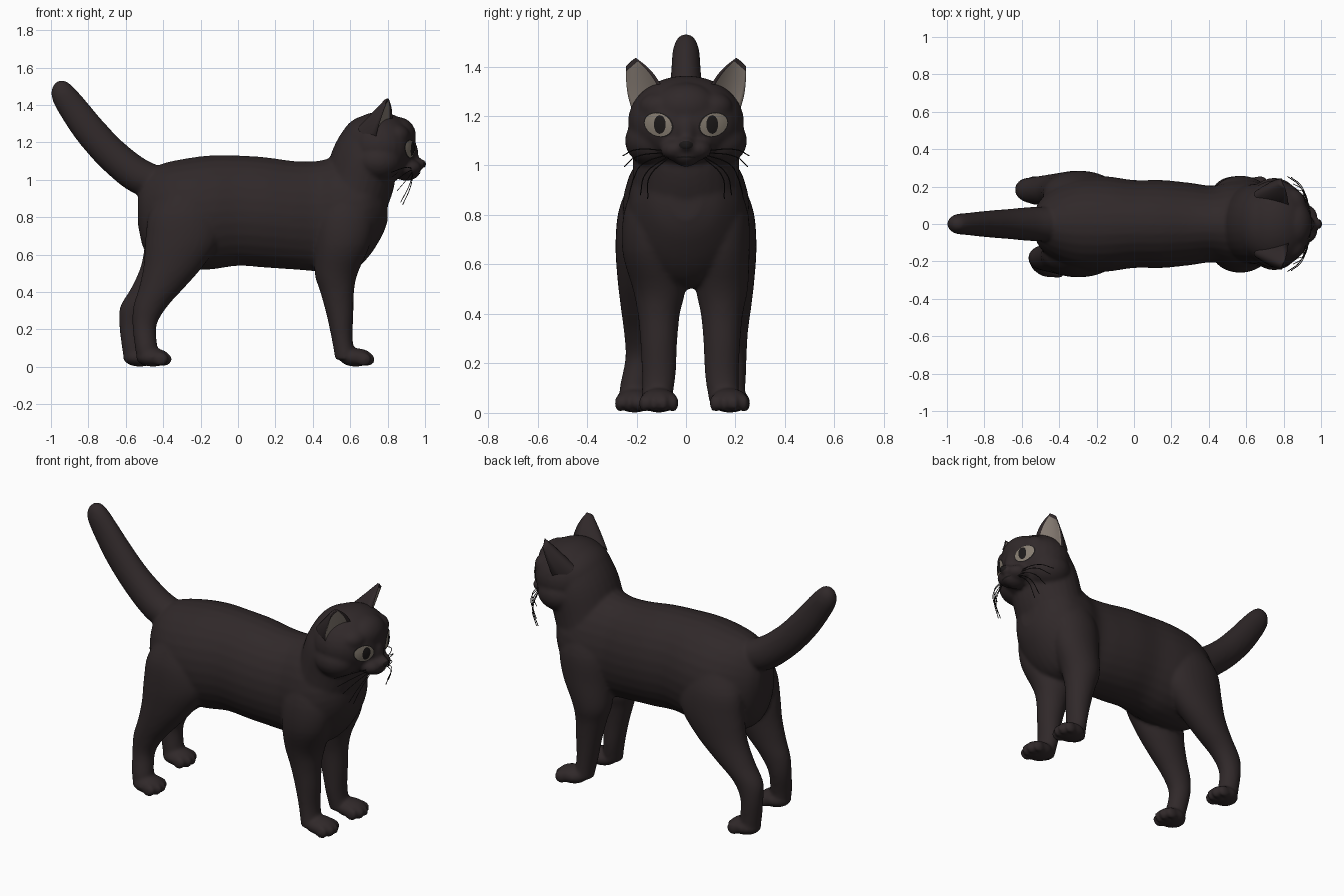
import bpy, bmesh, math
from mathutils import Vector, Matrix
from mathutils.bvhtree import BVHTree

if "Cube" in bpy.data.objects:
    bpy.data.objects.remove(bpy.data.objects["Cube"])


def material(name, rgb):
    m = bpy.data.materials.new(name)
    m.diffuse_color = (*rgb, 1)
    m.use_nodes = True
    m.node_tree.nodes["Principled BSDF"].inputs["Base Color"].default_value = m.diffuse_color
    return m


FUR = material("dark_fur", (0.0295, 0.0215, 0.0225))
EAR = material("ear_skin", (0.25, 0.21, 0.18))
EYE = material("eye_iris", (0.24, 0.205, 0.165))
BLACK = material("black", (0.012, 0.010, 0.010))


def add_object(name, mesh, mats):
    ob = bpy.data.objects.new(name, mesh)
    bpy.context.collection.objects.link(ob)
    for m in mats:
        mesh.materials.append(m)
    for p in mesh.polygons:
        p.use_smooth = True
    return ob


def catmull(a, b, c, d, t):
    return [0.5 * (2 * q + (r - p) * t + (2 * p - 5 * q + 4 * r - s) * t * t
                   + (3 * q - p - 3 * r + s) * t ** 3) for p, q, r, s in zip(a, b, c, d)]


def loft(bm, rings, n=28, steps=4):
    """Closed tube; ring = x, y, z, half width in y, half width in xz, xz angle."""
    pts = []
    for i in range(len(rings) - 1):
        a, b = rings[max(i - 1, 0)], rings[i]
        c, d = rings[i + 1], rings[min(i + 2, len(rings) - 1)]
        pts += [catmull(a, b, c, d, k / steps) for k in range(steps)]
    pts.append(rings[-1])
    loops = []
    for x, y, z, ry, rv, ang in pts:
        v = Vector((math.cos(math.radians(ang)), 0, math.sin(math.radians(ang)))) * rv
        u = Vector((0, ry, 0))
        loops.append([bm.verts.new(Vector((x, y, z)) + u * math.cos(2 * math.pi * k / n)
                                   + v * math.sin(2 * math.pi * k / n)) for k in range(n)])
    for l0, l1 in zip(loops, loops[1:]):
        for k in range(n):
            bm.faces.new((l0[k], l0[(k + 1) % n], l1[(k + 1) % n], l1[k]))
    bm.faces.new(loops[0][::-1])
    bm.faces.new(loops[-1])


def blob(bm, centre, radii):
    mat = Matrix.Translation(centre) @ Matrix.Diagonal((*radii, 1))
    bmesh.ops.create_uvsphere(bm, u_segments=28, v_segments=18, radius=1, matrix=mat)


bm = bmesh.new()

# Torso: x, top, bottom, half width
torso = [(-.535, .95, .76, .06), (-.50, 1.02, .62, .13), (-.42, 1.08, .54, .20),
         (-.30, 1.11, .52, .25), (-.15, 1.13, .52, .255), (0, 1.13, .54, .235),
         (.15, 1.12, .53, .235), (.30, 1.10, .52, .22), (.42, 1.10, .51, .205),
         (.52, 1.12, .50, .23), (.62, 1.12, .52, .235), (.70, 1.10, .59, .21),
         (.77, 1.02, .70, .14), (.80, .94, .78, .06)]
loft(bm, [(x, 0, (t + b) / 2, w, (t - b) / 2, 90) for x, t, b, w in torso])

# Neck
loft(bm, [(.61, 0, .86, .22, .19, 0), (.645, 0, .98, .215, .188, -14),
          (.68, 0, 1.10, .215, .185, -30), (.715, 0, 1.19, .195, .165, -40),
          (.74, 0, 1.24, .15, .13, -42)])

# Head, cheeks, forehead, muzzle, nose bridge and chin
blob(bm, (.755, 0, 1.175), (.195, .235, .188))
blob(bm, (.70, 0, 1.19), (.155, .20, .155))
blob(bm, (.855, 0, 1.235), (.097, .13, .10))
blob(bm, (.88, 0, 1.14), (.085, .06, .10))
blob(bm, (.90, 0, 1.045), (.075, .06, .05))
blob(bm, (.955, 0, 1.085), (.052, .035, .032))
for s in (-1, 1):
    blob(bm, (.75, s * .125, 1.10), (.13, .122, .105))
    blob(bm, (.91, s * .043, 1.065), (.07, .062, .045))
    blob(bm, (.84, s * .10, 1.235), (.08, .09, .065))

# Tail
loft(bm, [(-.40, 0, .98, .09, .09, 100), (-.53, 0, 1.02, .092, .095, 68),
          (-.67, 0, 1.13, .080, .09, 52), (-.79, 0, 1.26, .070, .086, 42),
          (-.88, 0, 1.38, .060, .078, 34), (-.935, 0, 1.46, .054, .066, 30),
          (-.958, 0, 1.505, .038, .044, 30), (-.965, 0, 1.525, .012, .015, 30)])


def paw(x, y):
    blob(bm, (x, y, .05), (.09, .077, .049))
    for k, off in enumerate((-.058, -.02, .02, .058)):
        blob(bm, (x + (.062 if k in (1, 2) else .043), y + off, .04), (.04, .022, .036))


# Front legs: the two paws stand at slightly different widths
for s, fy in ((-1, .11), (1, .145)):
    loft(bm, [(.58, s * .12, .93, .09, .11, 0), (.575, s * .145, .80, .108, .15, 0),
              (.56, s * .145, .65, .112, .145, 0), (.525, s * fy, .50, .105, .115, 0),
              (.53, s * fy, .40, .085, .09, 0), (.545, s * fy, .28, .074, .072, 0),
              (.557, s * fy, .15, .068, .056, 0), (.575, s * (fy + .01), .04, .06, .055, 0)])
    paw(.63, s * fy + (.03 if s > 0 else 0))

# Hind legs: the far leg stands further back
for s, dx in ((-1, 0), (1, -.07)):
    fy = .208 if s < 0 else .18
    loft(bm, [(-.27, s * .12, .95, .10, .13, 0), (-.285, s * .16, .82, .112, .19, 0),
              (-.295, s * .17, .68, .115, .20, 0), (-.345 + dx * .2, s * .175, .54, .102, .16, 0),
              (-.41 + dx * .6, s * .178, .42, .085, .12, 0), (-.47 + dx, s * .18, .32, .07, .09, 0),
              (-.50 + dx, s * .185, .22, .06, .064, 0), (-.49 + dx, s * fy, .10, .06, .06, 0),
              (-.48 + dx, s * fy, .03, .058, .058, 0)])
    paw(-.455 + dx, s * fy)

# Fuse everything into one smooth skin
raw = bpy.data.meshes.new("raw_body")
bmesh.ops.recalc_face_normals(bm, faces=bm.faces)
bm.to_mesh(raw)
bm.free()
tmp = bpy.data.objects.new("raw_body", raw)
bpy.context.collection.objects.link(tmp)
rm = tmp.modifiers.new("fuse", 'REMESH')
rm.mode = 'VOXEL'
rm.voxel_size = 0.0105
sm = tmp.modifiers.new("soften", 'SMOOTH')
sm.factor, sm.iterations = 0.5, 6
dg = bpy.context.evaluated_depsgraph_get()
skin = bpy.data.meshes.new_from_object(tmp.evaluated_get(dg))
bpy.data.objects.remove(tmp)
skin.materials.clear()
body = add_object("body", skin, [FUR])
tree = BVHTree.FromPolygons([v.co for v in skin.vertices], [p.vertices[:] for p in skin.polygons])


def plate(name, y, z, ry, rz, tilt, lift, mat):
    """Thin almond-shaped disc laid on the face."""
    m, n, rows = bmesh.new(), 28, []
    for r in (0.02, .25, .5, .75, 1):
        row = []
        for k in range(n):
            a = 2 * math.pi * k / n
            dy, dz = r * ry * math.cos(a), r * rz * math.sin(a)
            py, pz = y + dy, z + dz + tilt * dy
            hit = tree.ray_cast(Vector((1.5, py, pz)), Vector((-1, 0, 0)))
            row.append(m.verts.new(hit[0] + hit[1] * lift))
        rows.append(row)
    for a, b in zip(rows, rows[1:]):
        for k in range(n):
            m.faces.new((a[k], b[k], b[(k + 1) % n], a[(k + 1) % n]))
    m.faces.new(rows[0])
    me = bpy.data.meshes.new(name)
    m.to_mesh(me)
    m.free()
    add_object(name, me, [mat])


def ear(name, s):
    """Curved shell: dark back, pale front hollow."""
    a0, b0, c0 = (Vector((x, s * y, z)) for x, y, z in
                  ((.825, .095, 1.315), (.62, .15, 1.285), (.735, .215, 1.215)))
    tip_a, tip_c = Vector((.805, s * .203, 1.435)), Vector((.79, s * .243, 1.40))
    tip_b = Vector((.778, s * .218, 1.425))
    out = (a0 - c0).normalized()
    m, nt, na = bmesh.new(), 10, 10
    for mi in (0, 1):
        rows = []
        for i in range(nt + 1):
            t = i / nt
            swell = out * .013 * math.sin(math.pi * t)
            a, c = a0.lerp(tip_a, t) + swell, c0.lerp(tip_c, t) - swell
            b = b0.lerp(tip_b, t)
            mid = (a + c) / 2
            ctrl = mid + (b - mid) * (1.7 if mi == 0 else .3)
            rows.append([m.verts.new(a * (1 - q) ** 2 + ctrl * 2 * q * (1 - q) + c * q * q)
                         for q in (j / na for j in range(na + 1))])
        for r0, r1 in zip(rows, rows[1:]):
            for j in range(na):
                f = m.faces.new((r0[j], r0[j + 1], r1[j + 1], r1[j]))
                # pale skin stops short of the dark rim
                f.material_index = int(mi == 1 and 0 < j and r1 is not rows[-1])
        top = rows[-1] if mi == 0 else top + rows[-1][::-1]
    m.faces.new(top)
    bmesh.ops.remove_doubles(m, verts=m.verts, dist=1e-5)
    bmesh.ops.recalc_face_normals(m, faces=m.faces)
    me = bpy.data.meshes.new(name)
    m.to_mesh(me)
    m.free()
    add_object(name, me, [FUR, EAR])


def whisker(name, pts):
    cu = bpy.data.curves.new(name, 'CURVE')
    cu.dimensions, cu.bevel_depth, cu.bevel_resolution = '3D', .0022, 0
    sp = cu.splines.new('BEZIER')
    sp.bezier_points.add(len(pts) - 1)
    for bp, p in zip(sp.bezier_points, pts):
        bp.co = p
        bp.handle_left_type = bp.handle_right_type = 'AUTO'
    cu.materials.append(BLACK)
    bpy.context.collection.objects.link(bpy.data.objects.new(name, cu))


# Face details, mirrored
for s, side in ((-1, "right"), (1, "left")):
    ear(side + "_ear", s)
    plate(side + "_eye_rim", s * .11, 1.165, .060, .050, s * .15, .002, BLACK)
    plate(side + "_eye", s * .11, 1.165, .054, .045, s * .15, .005, EYE)
    plate(side + "_pupil", s * .103, 1.166, .023, .036, 0, .008, BLACK)
    for k, (x, y, z) in enumerate(((.82, .255, 1.04), (.84, .25, .995), (.85, .215, .94),
                                   (.87, .185, .88), (.88, .155, .865))):
        root = Vector((.935, s * .07, 1.06 - .007 * k))
        end = Vector((x, s * y, z))
        whisker(f"{side}_whisker_{k + 1}", [root, root.lerp(end, .55) + Vector((.015, s * .03, .015)), end])
plate("nose_pad", 0, 1.083, .026, .015, 0, .003, BLACK)
plate("mouth", 0, 1.035, .04, .004, 0, .003, BLACK)
